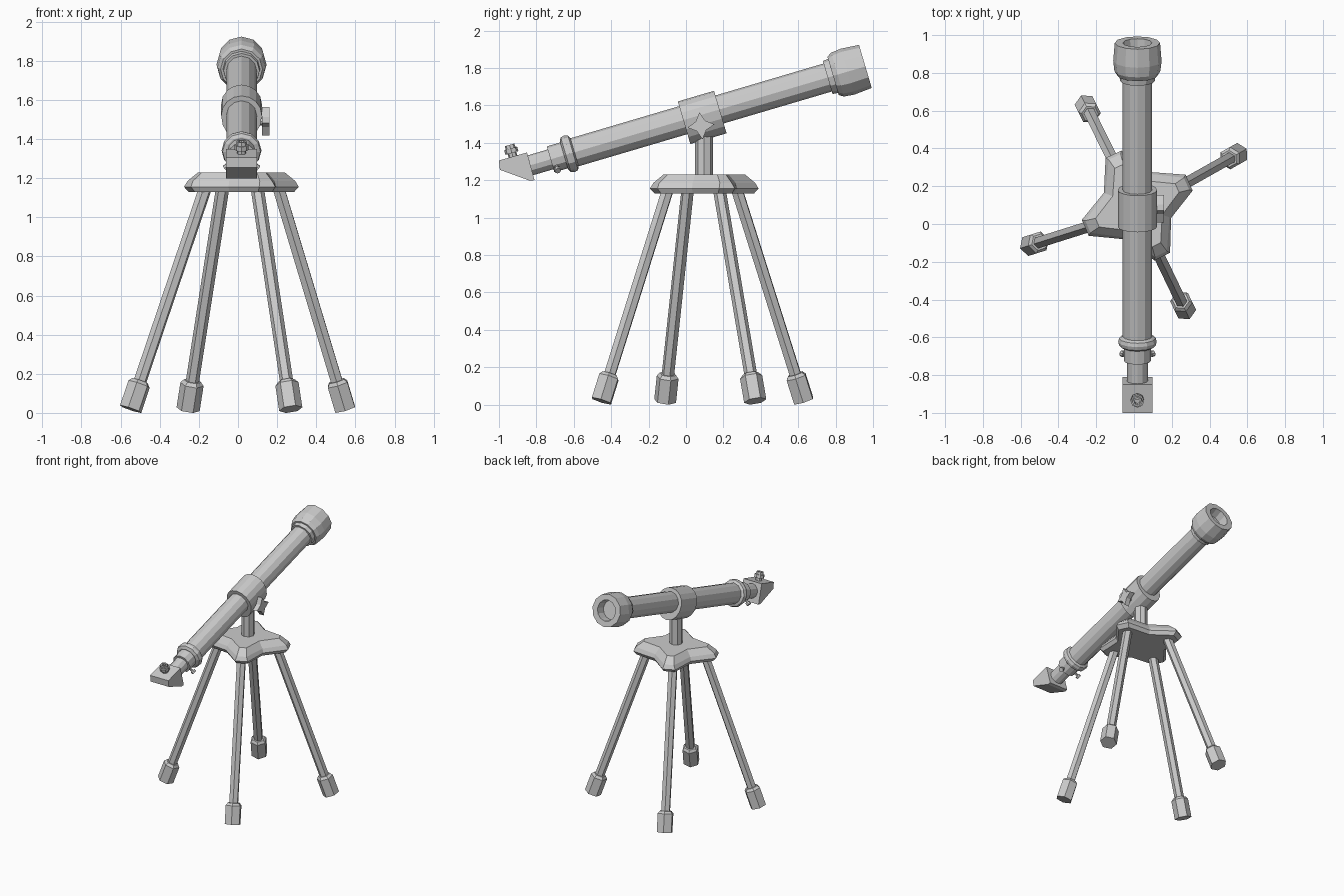
import bpy, bmesh, math
from mathutils import Matrix, Vector

cube = bpy.data.objects.get("Cube")
if cube:
    bpy.data.objects.remove(cube)

grey = bpy.data.materials.new("light_grey")
grey.use_nodes = True
grey.diffuse_color = (0.6, 0.6, 0.6, 1)
grey.node_tree.nodes["Principled BSDF"].inputs["Base Color"].default_value = (0.6, 0.6, 0.6, 1)

CX, CY = 0.018, 0.097                    # vertical axis of the stand
TILT = math.radians(16.45)
AXIS = Vector((0, math.cos(TILT), math.sin(TILT)))
UP = Vector((0, -AXIS.z, AXIS.y))
ORIGIN = Vector((CX, 0, 1.525))          # tube axis where y = 0


def on_axis(t, up=0, side=0):
    return ORIGIN + AXIS * t + UP * up + Vector((side, 0, 0))


def frame(origin, direction):
    rot = Vector(direction).to_track_quat('Z', 'Y').to_matrix().to_4x4()
    return Matrix.Translation(origin) @ rot


def loft(name, rings, matrix=Matrix()):
    """Skin a stack of equal-length point rings and cap both ends."""
    bm = bmesh.new()
    loops = [[bm.verts.new(matrix @ Vector(p)) for p in ring] for ring in rings]
    n = len(loops[0])
    for a, b in zip(loops, loops[1:]):
        for i in range(n):
            j = (i + 1) % n
            bm.faces.new((a[i], a[j], b[j], b[i]))
    bm.faces.new(loops[0][::-1])
    bm.faces.new(loops[-1])
    bmesh.ops.recalc_face_normals(bm, faces=bm.faces)
    mesh = bpy.data.meshes.new(name)
    bm.to_mesh(mesh)
    bm.free()
    mesh.materials.append(grey)
    ob = bpy.data.objects.new(name, mesh)
    bpy.context.collection.objects.link(ob)
    return ob


def circle(r, z, n, drop=1.0):
    pts = []
    for i in range(n):
        a = 2 * math.pi * i / n + math.pi / 2
        x, y = r * math.cos(a), r * math.sin(a)
        pts.append((x, y * drop if y < 0 else y, z))
    return pts


def lathe(name, profile, n, matrix):
    return loft(name, [circle(r, z, n) for z, r in profile], matrix)


tube = frame(ORIGIN, AXIS)

# Main tube, lens hood with recessed lens, and rear rings
lathe("main_tube", [(-0.65, 0.078), (0.85, 0.078)], 12, tube)
lathe("lens_hood", [(0.79, 0.07), (0.79, 0.092), (0.82, 0.095), (0.82, 0.107), (0.845, 0.122),
                    (0.9, 0.128), (1.0, 0.12), (1.0, 0.077), (0.93, 0.072)], 12, tube)
lathe("rear_ring", [(-0.68, 0.08), (-0.67, 0.097), (-0.65, 0.102), (-0.63, 0.097),
                    (-0.62, 0.075)], 12, tube)
lathe("focuser_sleeve", [(-0.755, 0.072), (-0.66, 0.072)], 12, tube)
lathe("focuser_tube", [(-0.89, 0.055), (-0.74, 0.055)], 12, tube)

# Clamp screws under the focuser
for side, name in ((1, "left"), (-1, "right")):
    d = Vector((side * 0.77, 0, 0)) - UP * 0.64
    lathe(name + "_clamp_screw", [(0.04, 0.009), (0.09, 0.009), (0.09, 0.017), (0.11, 0.017)],
          8, frame(on_axis(-0.735), d))

# Diagonal prism housing and eyepiece
side_outline = [(-1.0, 1.305), (-0.995, 1.255), (-0.835, 1.197), (-0.81, 1.2), (-0.85, 1.348)]
loft("prism_housing", [[(CX + s * 0.079, y, z) for y, z in side_outline] for s in (-1, 1)])
lathe("eyepiece", [(-0.01, 0.024), (0.02, 0.024), (0.02, 0.036), (0.045, 0.036), (0.045, 0.028),
                   (0.065, 0.026), (0.065, 0.016), (0.04, 0.014)], 8,
      frame((CX, -0.925, 1.326), UP))

# Collar around the tube, deepened below to meet the post
loft("mount_collar", [circle(0.104, t, 16, 1.28) for t in (-0.015, 0.187)], tube)
lathe("post", [(1.2, 0.048), (1.47, 0.048)], 8, Matrix.Translation((CX, CY, 0)))

# Star-shaped clamp knob on the left side
knob = frame((CX, 0.08, 1.49), (1, 0, 0))
lathe("knob_stem", [(0.06, 0.02), (0.12, 0.02)], 8, knob)
star = []
for i in range(8):
    a = math.pi / 4 * i + 0.12
    r = 0.036 if i % 2 else 0.073
    star.append((r * math.cos(a), r * math.sin(a)))
loft("clamp_knob", [[(x, y, z) for x, y in star] for z in (0.105, 0.142)], knob)

# Four-lobed platform with blunt tips and bevelled rim
HEADINGS = [math.radians(a) for a in (24, 115, 203, 296)]


def platform_ring(tip, half, waist, z):
    pts = []
    for i, a in enumerate(HEADINGS):
        for s in (-1, 1):
            pts.append((CX + tip * math.cos(a) - s * half * math.sin(a),
                        CY + tip * math.sin(a) + s * half * math.cos(a), z))
        b = HEADINGS[(i + 1) % 4] + (2 * math.pi if i == 3 else 0)
        m = (a + b) / 2
        pts.append((CX + waist * math.cos(m), CY + waist * math.sin(m), z))
    return pts


loft("platform", [platform_ring(0.275, 0.04, 0.175, 1.128),
                  platform_ring(0.3, 0.046, 0.19, 1.155),
                  platform_ring(0.285, 0.035, 0.18, 1.185),
                  platform_ring(0.23, 0.025, 0.14, 1.23)])

# Splayed legs with hexagonal feet
LEGS = {"front_right": ((-0.17, 0.008), (-0.525, -0.104)),
        "front_left": ((0.1, -0.1), (0.259, -0.43)),
        "back_left": ((0.21, 0.18), (0.526, 0.358)),
        "back_right": ((-0.08, 0.275), (-0.244, 0.607))}
for name, (top, foot) in LEGS.items():
    a, b = Vector((*top, 1.14)), Vector((*foot, 0.09))
    d = (a - b).normalized()
    m = frame(b, d)
    lathe(name + "_leg", [(0, 0.034), ((a - b).length + 0.02, 0.034)], 6, m)
    lathe(name + "_foot", [(-0.075, 0.06), (0.06, 0.06), (0.078, 0.045)], 6, m)
